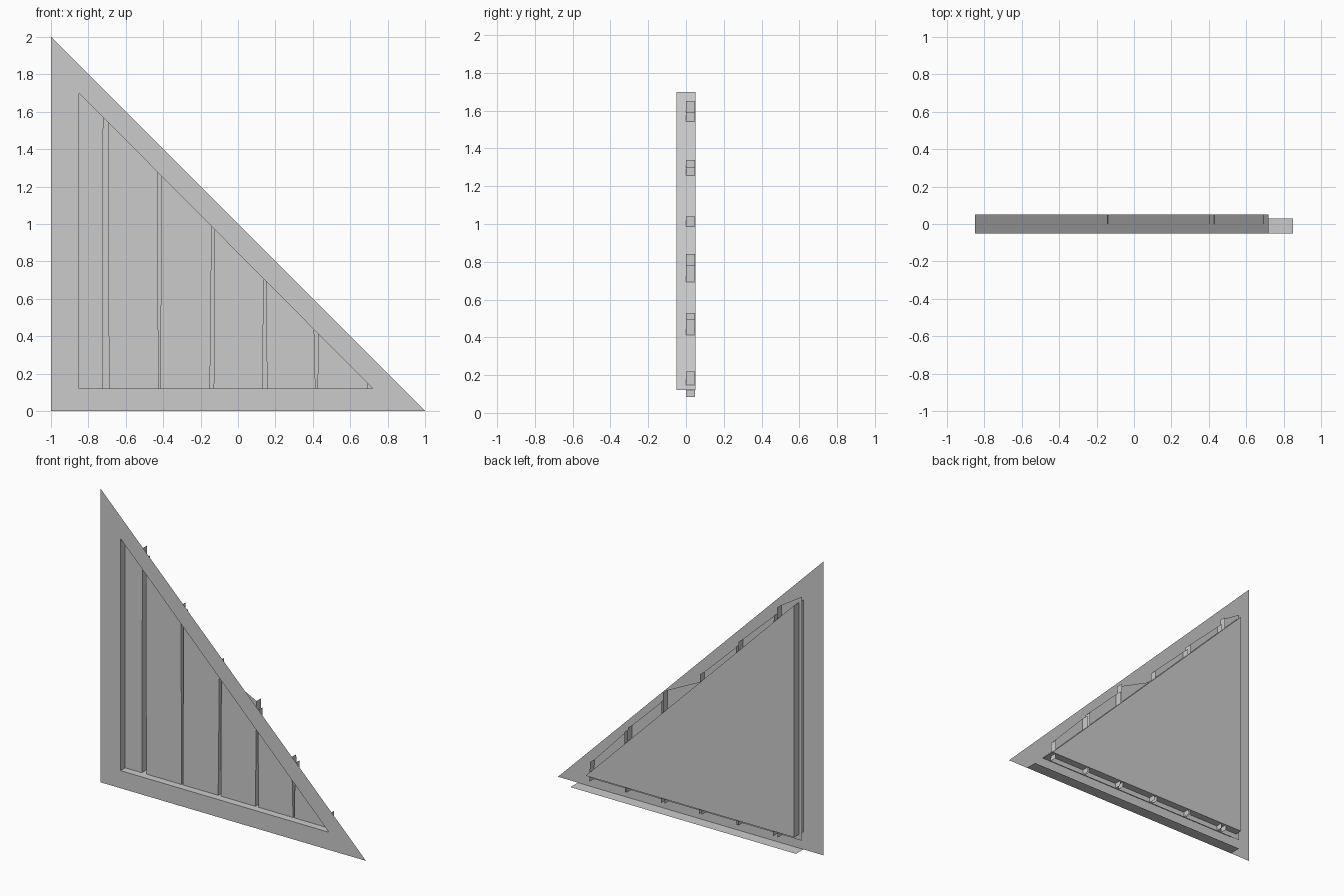
import bpy

if "Cube" in bpy.data.objects:
    bpy.data.objects.remove(bpy.data.objects["Cube"])

FRONT, PANE, BACK = -0.05, 0.0, 0.05


def make(name, verts, faces):
    mesh = bpy.data.meshes.new(name)
    mesh.from_pydata(verts, [], faces)
    mesh.update()
    obj = bpy.data.objects.new(name, mesh)
    bpy.context.collection.objects.link(obj)
    return obj


def at(points, y):
    return [(x, y, z) for x, z in points]


outer = [(-1, 0), (1, 0), (-1, 2)]
inner = [(-0.85, 0.12), (0.72, 0.12), (-0.85, 1.7)]
sides = [(i, (i + 1) % 3) for i in range(3)]

# Flat triangular face with a triangular opening
make("gable_face", at(outer, FRONT) + at(inner, FRONT),
     [(a, b, b + 3, a + 3) for a, b in sides])

# Recess box behind the opening, closed at the back
make("recess_box", at(inner, FRONT) + at(inner, BACK),
     [(a, a + 3, b + 3, b) for a, b in sides] + [(5, 4, 3)])

# Thin ledge along the bottom edge
make("bottom_ledge",
     [(-0.85, FRONT, 0), (0.85, FRONT, 0), (0.85, 0.03, 0), (-0.85, 0.03, 0)],
     [(3, 2, 1, 0)])

# Vertical boards: bottom left x, bottom right x, top right (x, z), top left (x, z)
boards = [
    (-0.875, -0.725, (-0.72, 1.65), (-0.875, 1.747)),
    (-0.69, -0.425, (-0.43, 1.34), (-0.695, 1.59)),
    (-0.415, -0.15, (-0.14, 1.04), (-0.41, 1.30)),
    (-0.13, 0.13, (0.14, 0.84), (-0.125, 0.97)),
    (0.155, 0.415, (0.405, 0.53), (0.15, 0.78)),
    (0.425, 0.695, (0.69, 0.22), (0.43, 0.495)),
]
for i, (left, right, top_r, top_l) in enumerate(boards):
    outline = [(left, 0.085), (right, 0.085), top_r, top_l]
    faces = [(0, 1, 2, 3), (1, 5, 6, 2)]      # front and right edge
    if i > 0:
        faces.append((0, 3, 7, 4))            # left edge, next to a gap
    make(f"board_{i + 1}", at(outline, PANE) + at(outline, BACK - 0.002), faces)
